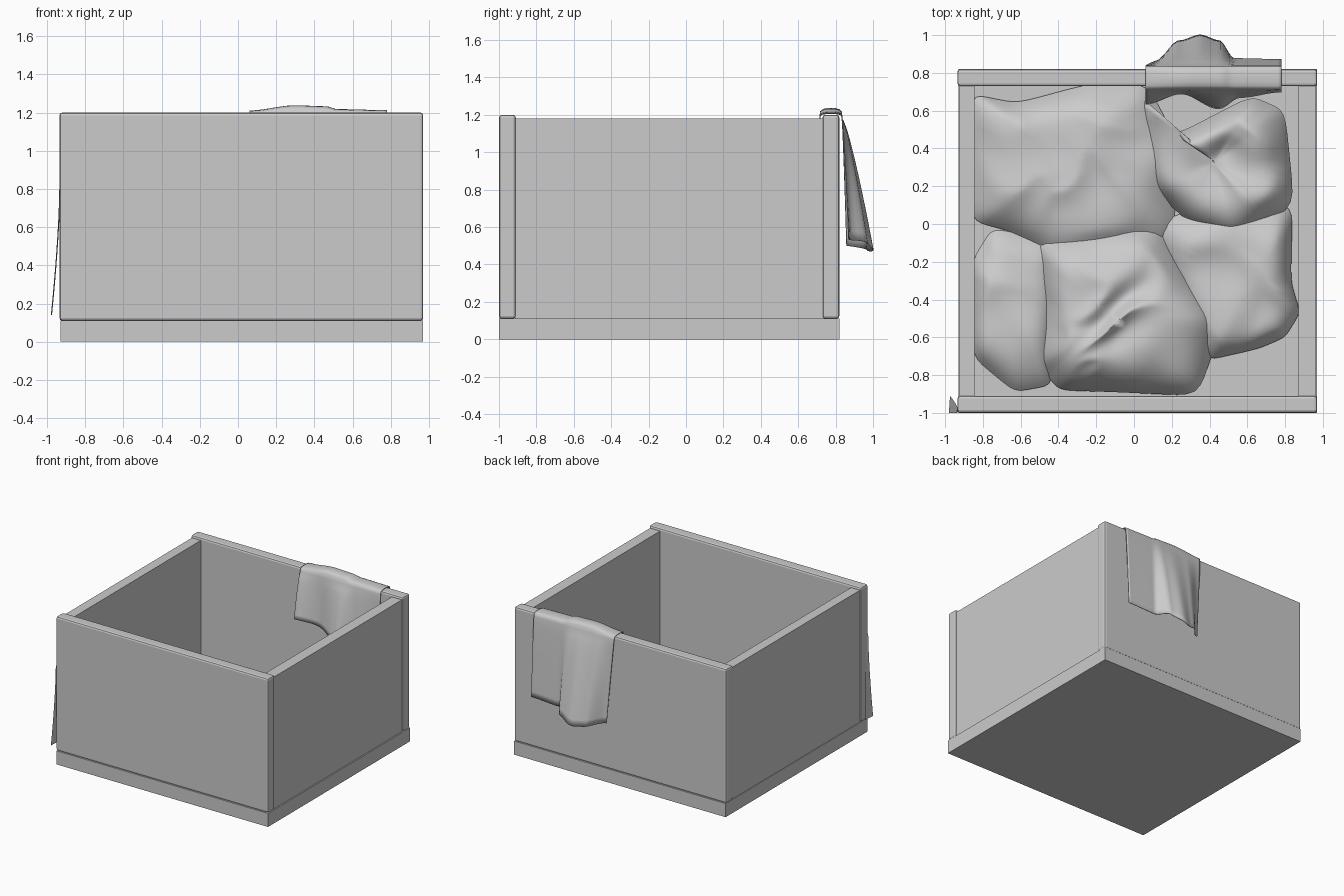
import bpy
import bmesh
import math
from mathutils import Vector, noise

old_cube = bpy.data.objects.get("Cube")
if old_cube:
    bpy.data.objects.remove(old_cube, do_unlink=True)

# One plain grey for everything
grey = bpy.data.materials.new("plain_grey")
grey.use_nodes = True
colour = (0.6, 0.6, 0.6, 1)
grey.diffuse_color = colour
for node in grey.node_tree.nodes:
    if node.type == "BSDF_PRINCIPLED":
        node.inputs["Base Color"].default_value = colour
        node.inputs["Roughness"].default_value = 0.8


def finish(name, bm, smooth=False):
    """Turn a bmesh into a named, coloured object."""
    bmesh.ops.recalc_face_normals(bm, faces=bm.faces)
    mesh = bpy.data.meshes.new(name)
    bm.to_mesh(mesh)
    bm.free()
    mesh.materials.append(grey)
    for face in mesh.polygons:
        face.use_smooth = smooth
    obj = bpy.data.objects.new(name, mesh)
    bpy.context.collection.objects.link(obj)
    return obj


def board(name, low, high, bevel=0):
    """A box between two corners, optionally with eased edges."""
    low, high = Vector(low), Vector(high)
    bm = bmesh.new()
    bmesh.ops.create_cube(bm, size=1)
    for v in bm.verts:
        v.co = (low + high) / 2 + v.co * (high - low)
    obj = finish(name, bm)
    if bevel:
        mod = obj.modifiers.new("eased_edges", "BEVEL")
        mod.width = bevel
        mod.segments = 2
    return obj


def grid(bm, rows, closed=False):
    """Skin a list of equal point rows with quads."""
    made = [[bm.verts.new(p) for p in row] for row in rows]
    for a, b in zip(made, made[1:]):
        count = len(a)
        for i in range(count if closed else count - 1):
            j = (i + 1) % count
            bm.faces.new((a[i], a[j], b[j], b[i]))
    return made


def lerp_table(table, x):
    """Smooth interpolation through (x, value) pairs."""
    for (xa, a), (xb, b) in zip(table, table[1:]):
        if x <= xb:
            t = max(0, (x - xa) / (xb - xa))
            return a + (b - a) * t * t * (3 - 2 * t)
    return table[-1][1]


# Open box: floor, long panels and the lower side walls between them
board("floor_base", (-0.93, -1, 0), (0.97, 0.82, 0.11))
board("front_panel", (-0.935, -1, 0.11), (0.97, -0.91, 1.2), 0.015)
board("back_panel", (-0.935, 0.73, 0.11), (0.97, 0.82, 1.2), 0.015)
board("right_wall", (-0.925, -0.915, 0.11), (-0.845, 0.735, 1.18))
board("left_wall", (0.87, -0.915, 0.11), (0.96, 0.735, 1.18))

# Loose strip peeling off the front corner
bm = bmesh.new()
strip = []
for i in range(9):
    t = i / 8
    x, z = -0.936 - 0.044 * t ** 1.5, 0.8 - 0.66 * t
    strip.append([(x, -1, z), (x + 0.006, -0.99 + 0.08 * t, z)])
grid(bm, strip)
finish("peeling_strip", bm, True)


def crumpled(name, outline, rise, base, seed, dip=0):
    """A rumpled cloth pad inside an outline, lying on the floor."""
    points = [Vector((x, y, 0)) for x, y in outline]
    rim = []
    for a, b in zip(points, points[1:] + points[:1]):
        rim += [a.lerp(b, k / 8) for k in range(8)]
    centre = sum(points, Vector()) / len(points)
    # Soften the corners of the outline
    for _ in range(3):
        rim = [rim[i - 1] / 4 + rim[i] / 2 + rim[(i + 1) % len(rim)] / 4
               for i in range(len(rim))]
    rings = 24
    rows = []
    for r in range(1, rings + 1):
        t = r / rings
        row = []
        for edge in rim:
            p = centre.lerp(edge, t)
            q = p * 2.2 + Vector((seed, seed, 0))
            swirl = noise.noise(q) * 0.9
            fold = 1 - abs(noise.noise(q * 1.1 + Vector((swirl, -swirl, seed))))
            hump = 1 - t ** 4
            ring = dip * math.exp(-(t / 0.45) ** 2)
            z = base + rise * hump * (0.55 + 0.45 * fold) - ring
            z += 0.03 * noise.noise(q * 1.7) * (1 - t / 2)
            row.append((p.x, p.y, max(z, 0.115)))
        rows.append(row)
    bm = bmesh.new()
    made = grid(bm, rows, True)
    bm.faces.new(made[0])
    finish(name, bm, True)


# Heap of cloths filling the box
crumpled("back_cloth", [(-0.87, 0.69), (-0.62, 0.64), (-0.25, 0.74), (0.07, 0.74),
                        (0.25, 0.4), (0.2, -0.1), (-0.4, -0.2), (-0.62, -0.05),
                        (-0.87, 0.02)], 0.16, 0.13, 3)
crumpled("corner_cloth", [(-0.75, -0.02), (-0.4, -0.1), (-0.42, -0.85),
                          (-0.63, -0.89), (-0.86, -0.7), (-0.86, -0.2)], 0.13, 0.12, 8)
crumpled("side_cloth", [(0.1, 0), (0.5, 0.15), (0.84, 0.1), (0.83, -0.3), (0.88, -0.47),
                        (0.8, -0.6), (0.66, -0.66), (0.35, -0.73)], 0.15, 0.13, 5)
crumpled("centre_cloth", [(-0.52, -0.07), (0.1, 0.02), (0.3, -0.3), (0.47, -0.52),
                          (0.34, -0.91), (-0.1, -0.89), (-0.4, -0.88), (-0.52, -0.72),
                          (-0.48, -0.4)], 0.23, 0.14, 11)
crumpled("bundled_cloth", [(0.03, 0.7), (0.2, 0.46), (0.62, 0.68), (0.8, 0.6),
                           (0.85, 0.1), (0.55, -0.1), (0.3, 0), (0.08, 0.2)],
         0.24, 0.15, 6, 0.12)

# Towel draped over the back panel: hem shapes along its width
outer_y = [(0.06, 0.86), (0.22, 0.97), (0.35, 1.0), (0.45, 0.97), (0.53, 0.875),
           (0.78, 0.87)]
outer_z = [(0.06, 0.5), (0.3, 0.47), (0.52, 0.53), (0.78, 0.54)]
inner_y = [(0.06, 0.635), (0.25, 0.69), (0.45, 0.61), (0.56, 0.67), (0.78, 0.7)]
inner_z = [(0.06, 0.82), (0.45, 0.75), (0.78, 0.8)]
crest = [(0.06, 1.208), (0.3, 1.235), (0.46, 1.23), (0.52, 1.215), (0.78, 1.21)]
columns = 40
sections = []
for i in range(columns + 1):
    x = 0.06 + 0.72 * i / columns
    yi, zi = lerp_table(inner_y, x), lerp_table(inner_z, x)
    yo, zo = lerp_table(outer_y, x), lerp_table(outer_z, x)
    top = lerp_table(crest, x)
    section = []
    for k in range(10):
        t = 1 - k / 10
        section.append((x, 0.715 + (yi - 0.715) * t ** 0.7, 1.18 + (zi - 1.18) * t))
    for k in range(9):
        a = math.pi * (1 - k / 8)
        section.append((x, 0.775 + 0.06 * math.cos(a),
                        1.18 + (top - 1.18) * math.sin(a) ** 0.4 if 0 < k < 8 else 1.18))
    for k in range(1, 15):
        t = k / 14
        # The hanging end gathers slightly towards its fold
        gather = 0.05 * t * max(0, 1 - (x - 0.06) / 0.3)
        section.append((x + gather, 0.835 + (yo - 0.835) * t ** 0.8, 1.18 + (zo - 1.18) * t))
    sections.append(section)
bm = bmesh.new()
grid(bm, sections)
towel = finish("draped_towel", bm, True)
thick = towel.modifiers.new("cloth_thickness", "SOLIDIFY")
thick.thickness = 0.006
thick.offset = 0
